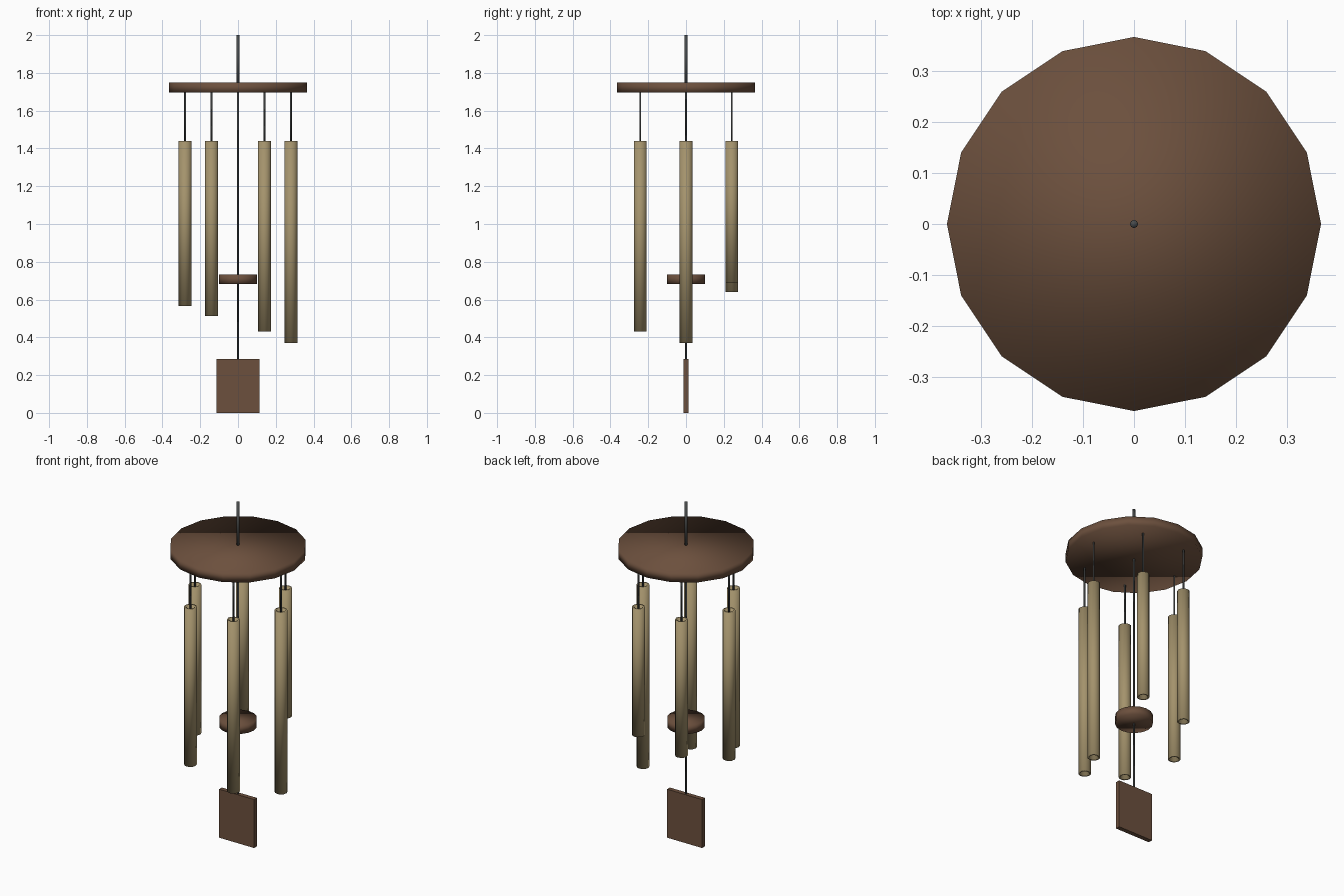
import bpy, bmesh, math

if "Cube" in bpy.data.objects:
    bpy.data.objects.remove(bpy.data.objects["Cube"])


def material(name, rgb):
    m = bpy.data.materials.new(name)
    m.diffuse_color = (*rgb, 1)
    m.use_nodes = True
    m.node_tree.nodes["Principled BSDF"].inputs["Base Color"].default_value = m.diffuse_color
    return m


WOOD = material("brown wood", (0.15, 0.08, 0.047))
METAL = material("brass tube", (0.37, 0.29, 0.15))
CORD = material("dark cord", (0.065, 0.07, 0.07))


def finish(name, bm, mat, smooth=True):
    bmesh.ops.recalc_face_normals(bm, faces=bm.faces)
    for f in bm.faces:
        f.smooth = smooth
    me = bpy.data.meshes.new(name)
    bm.to_mesh(me)
    bm.free()
    me.materials.append(mat)
    ob = bpy.data.objects.new(name, me)
    bpy.context.collection.objects.link(ob)
    return ob


def ring(bm, x, y, z, r, n):
    return [bm.verts.new((x + r * math.cos(math.tau * i / n),
                          y + r * math.sin(math.tau * i / n), z)) for i in range(n)]


def bridge(bm, a, b):
    n = len(a)
    for i in range(n):
        bm.faces.new((a[i], a[(i + 1) % n], b[(i + 1) % n], b[i]))


def cylinder(name, x, y, z0, z1, r, n, mat):
    bm = bmesh.new()
    a, b = ring(bm, x, y, z0, r, n), ring(bm, x, y, z1, r, n)
    bridge(bm, a, b)
    bm.faces.new(a[::-1])
    bm.faces.new(b)
    return finish(name, bm, mat)


def tube(name, x, y, z0, z1, r, wall, n, mat):
    bm = bmesh.new()
    loops = [ring(bm, x, y, z, q, n) for z, q in
             ((z0, r), (z1, r), (z1, r - wall), (z0, r - wall))]
    for i in range(4):
        bridge(bm, loops[i], loops[(i + 1) % 4])
    return finish(name, bm, mat)


# Top disc, hanging rod, central cord and striker
cylinder("top_disc", 0, 0, 1.695, 1.748, 0.366, 16, WOOD)
cylinder("hanging_rod", 0, 0, 1.74, 2.0, 0.008, 8, CORD)
cylinder("centre_cord", 0, 0, 0.28, 1.70, 0.005, 8, CORD)
cylinder("striker", 0, 0, 0.682, 0.732, 0.101, 16, WOOD)

# Six chimes, each shorter than the one before, going clockwise
bottoms = (0.37, 0.43, 0.512, 0.567, 0.64, 0.687)
for i, z0 in enumerate(bottoms):
    a = -i * math.pi / 3
    x, y = 0.28 * math.cos(a), 0.28 * math.sin(a)
    tube(f"chime_{i + 1}", x, y, z0, 1.44, 0.034, 0.009, 12, METAL)
    cylinder(f"chime_cord_{i + 1}", x, y, 1.43, 1.70, 0.005, 8, CORD)

# Square wind sail
bm = bmesh.new()
bmesh.ops.create_cube(bm, size=1)
for v in bm.verts:
    v.co = (v.co.x * 0.228, v.co.y * 0.026, (v.co.z + 0.5) * 0.285)
finish("wind_sail", bm, WOOD, smooth=False)
